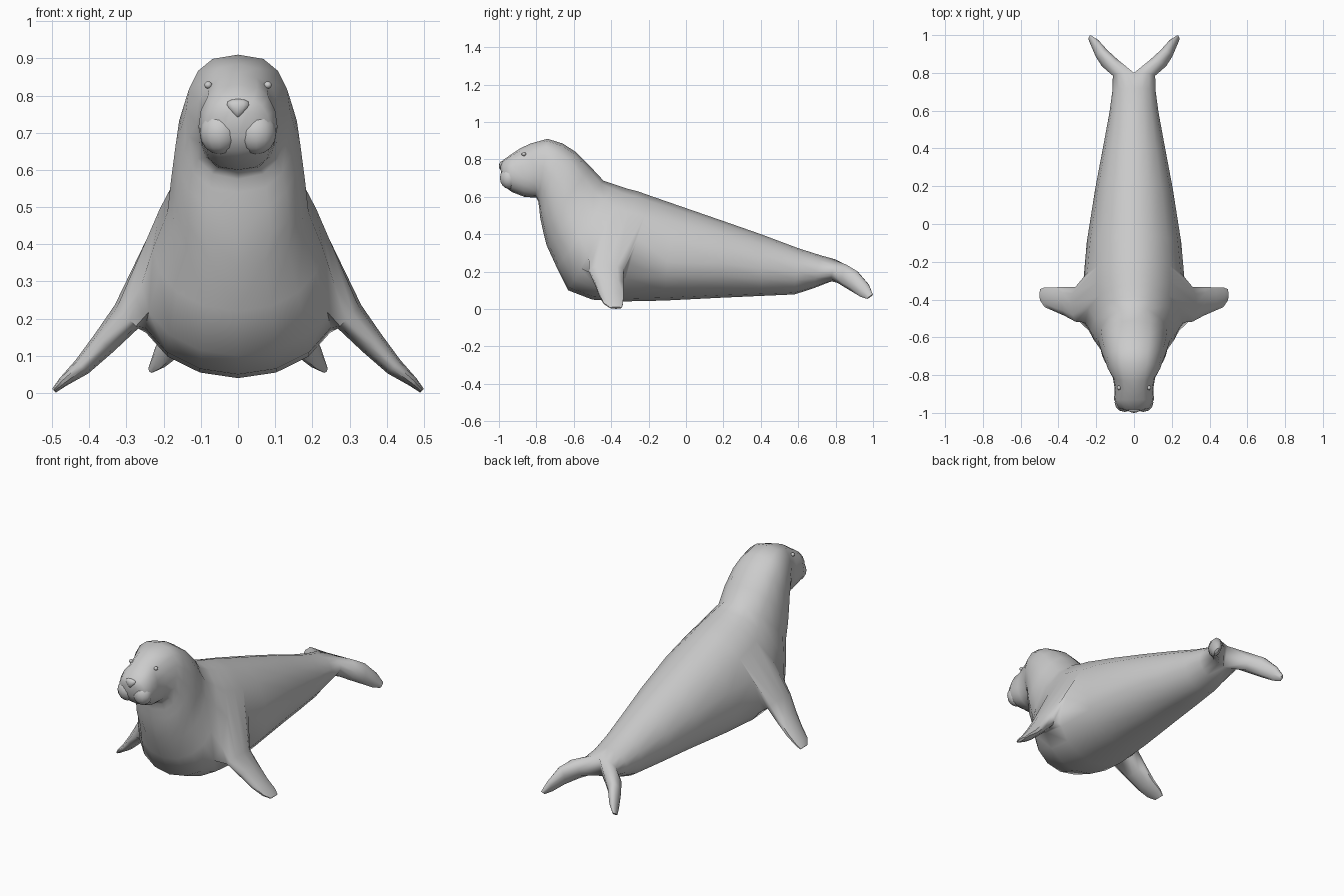
import bpy, bmesh
from math import sin, cos, pi, radians
from mathutils import Vector

if "Cube" in bpy.data.objects:
    bpy.data.objects.remove(bpy.data.objects["Cube"])

SEG = 8  # faces around one half of the body

# Body sections: top (y, z), bottom (y, z), half width, height of widest point
SECTIONS = [
    (-.993, .765, -.985, .69, .035, .5), (-.98, .795, -.965, .65, .085, .45),
    (-.93, .83, -.93, .625, .106, .45), (-.885, .86, -.865, .60, .102, .4),
    (-.83, .885, -.80, .595, .112, .45), (-.74, .91, -.79, .575, .14, .55),
    (-.66, .885, -.785, .54, .153, .5), (-.59, .84, -.78, .49, .168, .5),
    (-.51, .76, -.765, .42, .18, .45), (-.44, .685, -.745, .34, .19, .42),
    (-.38, .665, -.69, .22, .228, .38), (-.32, .645, -.63, .10, .26, .35),
    (-.26, .63, -.50, .05, .27, .35), (-.19, .605, -.36, .04, .268, .35),
    (-.06, .56, -.12, .045, .25, .4), (.2, .47, .18, .06, .205, .45),
    (.4, .40, .4, .07, .165, .45), (.6, .325, .58, .078, .13, .5),
    (.72, .287, .68, .11, .115, .5), (.80, .265, .77, .145, .112, .5),
]


def half_ring(bm, ty, tz, by, bz, w, m, power):
    """Half cross-section from the top centre line round to the bottom."""
    ring = []
    for j in range(SEG + 1):
        a = pi * j / SEG
        f = m + (1 - m if j < SEG / 2 else m) * cos(a)
        x = 0 if j in (0, SEG) else w * sin(a) ** power
        ring.append(bm.verts.new((x, by + f * (ty - by), bz + f * (tz - bz))))
    return ring


def limb(bm, loop, sections, start):
    """Continue an open loop through elliptical sections and close the tip."""
    n = len(loop)
    for centre, e1, e2 in sections:
        ring = []
        for k in range(n):
            a = radians(start) + 2 * pi * k / n
            p = Vector(centre) + Vector(e1) * cos(a) + Vector(e2) * sin(a)
            ring.append(bm.verts.new(p))
        for k in range(n):
            q = (k + 1) % n
            bm.faces.new((loop[k], loop[q], ring[q], ring[k]))
        loop = ring
    bm.faces.new(loop)


def finish(bm, name, mirrored=True):
    bmesh.ops.recalc_face_normals(bm, faces=bm.faces[:])
    mesh = bpy.data.meshes.new(name)
    bm.to_mesh(mesh)
    bm.free()
    obj = bpy.data.objects.new(name, mesh)
    bpy.context.collection.objects.link(obj)
    bpy.ops.object.select_all(action='DESELECT')
    obj.select_set(True)
    bpy.context.view_layer.objects.active = obj
    bpy.ops.object.shade_smooth_by_angle(angle=radians(60))
    if mirrored:
        obj.modifiers.new("Mirror", 'MIRROR')
    return obj


def ellipsoid(name, centre, size, taper=0, mirrored=True, seg=12):
    bm = bmesh.new()
    bmesh.ops.create_uvsphere(bm, u_segments=seg, v_segments=8, radius=1)
    for v in bm.verts:
        x, y, z = v.co
        x *= 1 - taper + taper * z
        v.co = [c + s * p for c, s, p in zip(centre, size, (x, y, z))]
    return finish(bm, name, mirrored)


# Half body lofted from nose to tail, leaving a shoulder opening
bm = bmesh.new()
rings = [half_ring(bm, *s, .75 if i < 9 else 1) for i, s in enumerate(SECTIONS)]
for i in range(len(rings) - 1):
    for j in range(SEG):
        if i in (11, 12) and 2 <= j < 5:
            continue
        a, b = rings[i], rings[i + 1]
        bm.faces.new((a[j], a[j + 1], b[j + 1], b[j]))
bm.faces.new(rings[0])

# Front flipper grown from the shoulder opening
border = [(11, 2), (12, 2), (13, 2), (13, 3), (13, 4),
          (13, 5), (12, 5), (11, 5), (11, 4), (11, 3)]
flipper = [(.30, -.425, .205, .097, .045), (.36, -.41, .135, .08, .035),
           (.42, -.398, .07, .066, .025), (.47, -.388, .03, .055, .014),
           (.495, -.375, .006, .032, .007)]
limb(bm, [rings[i][j] for i, j in border],
     [((x, y, z), (0, -h, 0), (.7 * t, 0, .7 * t)) for x, y, z, h, t in flipper], 54)

# Tail fin grown from the open rear half
tail = [((.125, .85, .18), (-.045, .015, 0), (0, .01, .058)),
        ((.17, .90, .15), (-.032, .015, 0), (0, .015, .055)),
        ((.207, .955, .10), (-.02, .012, 0), (0, .02, .035)),
        ((.232, .984, .066), (-.009, .004, 0), (0, .015, .012))]
limb(bm, rings[-1], tail, 20)
bmesh.ops.delete(bm, geom=[v for v in bm.verts if not v.link_faces], context='VERTS')
finish(bm, "body")

# Face details
ellipsoid("whisker_pads", (.05, -.945, .70), (.053, .05, .058))
ellipsoid("nose", (0, -.983, .765), (.045, .017, .026), taper=.4, mirrored=False)

# Eyes, mirrored about the centre line
ellipsoid("eyes", (.08, -.867, .828), (.011, .012, .010), seg=10)
